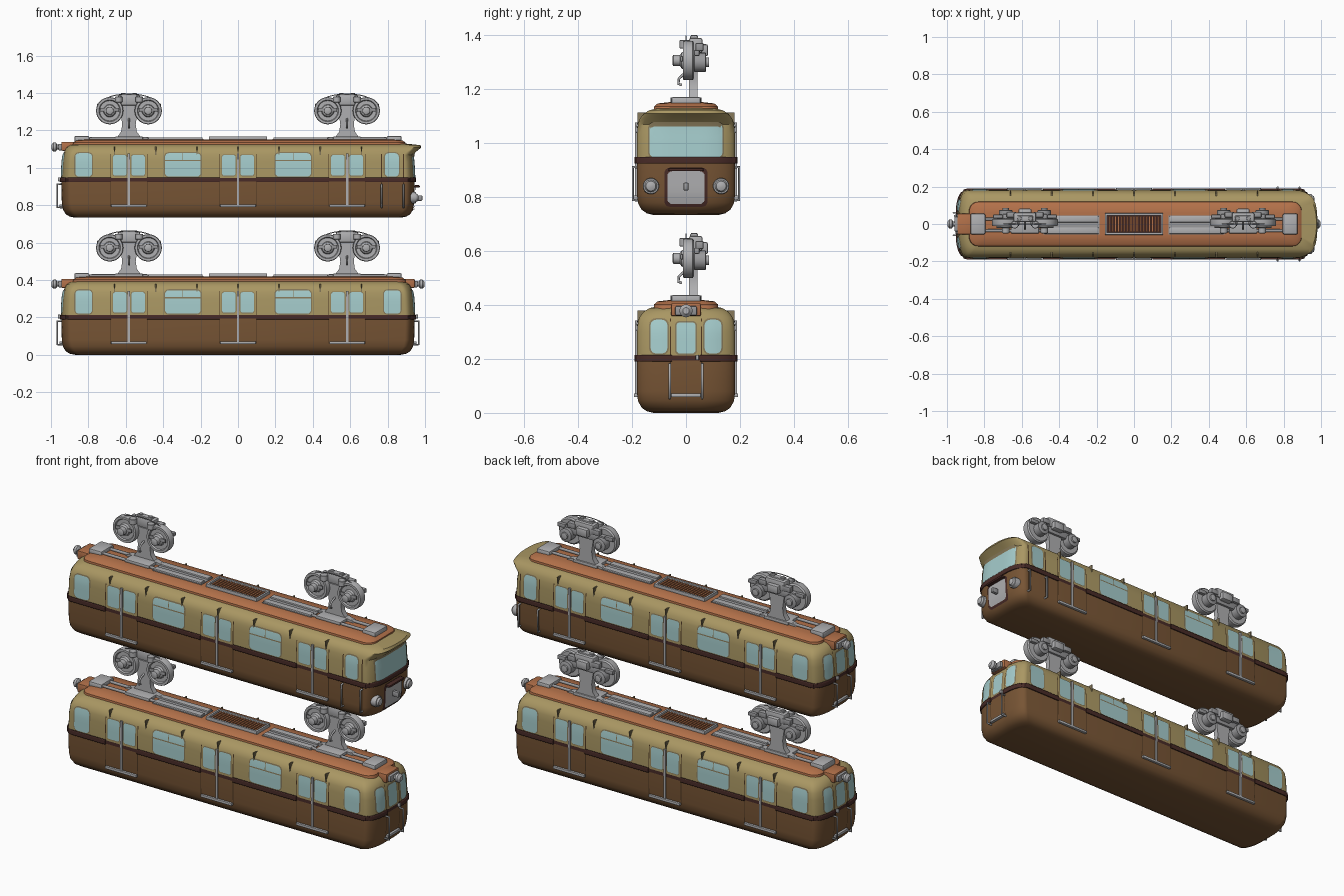
import bpy, bmesh, math
from mathutils import Matrix, Vector

cube = bpy.data.objects.get("Cube")
if cube:
    bpy.data.objects.remove(cube, do_unlink=True)


def material(name, *rgb):
    mat = bpy.data.materials.new(name)
    mat.use_nodes = True
    mat.diffuse_color = (*rgb, 1)
    mat.node_tree.nodes["Principled BSDF"].inputs["Base Color"].default_value = (*rgb, 1)
    return mat


CREAM = material("olive_cream", .40, .31, .125)
BROWN = material("brown", .185, .09, .035)
MAROON = material("dark_maroon", .065, .024, .02)
ORANGE = material("roof_orange", .45, .165, .068)
GLASS = material("pale_glass", .38, .61, .61)
GREY = material("light_grey", .43, .43, .44)
STEEL = material("steel_grey", .32, .32, .33)
TRIM = material("window_trim", .24, .19, .10)
SEAM = material("seam_brown", .07, .036, .015)

# Body levels: height, half width, end position, cab end position
BODY = [(0, .12, .87, .87), (.006, .145, .90, .90), (.02, .165, .922, .922),
        (.045, .178, .936, .936), (.08, .182, .942, .942), (.203, .182, .945, .945),
        (.30, .181, .94, .94), (.335, .178, .935, .935), (.355, .172, .928, .955),
        (.375, .157, .918, .98), (.388, .135, .90, .975), (.396, .10, .87, .90)]
CORNER_X, CORNER_Y = .05, .12
LIFT = .733
DOORS = (-.583, 0, .583)


def level(z, column):
    for low, high in zip(BODY, BODY[1:]):
        if z <= high[0]:
            t = (z - low[0]) / (high[0] - low[0])
            return low[column] + t * (high[column] - low[column])
    return BODY[-1][column]


def loft(bm, rings):
    """Skin a list of vertex rings and cap both ends."""
    rows = [[bm.verts.new(p) for p in ring] for ring in rings]
    for a, b in zip(rows, rows[1:]):
        for i in range(len(a)):
            j = (i + 1) % len(a)
            bm.faces.new((a[i], a[j], b[j], b[i]))
    bm.faces.new(rows[0][::-1])
    bm.faces.new(rows[-1])


def plan_ring(z, w, left, right, cx=CORNER_X, cy=CORNER_Y, steps=8):
    ring = []
    for quarter, (sx, sy) in enumerate(((1, 1), (-1, 1), (-1, -1), (1, -1))):
        for i in range(steps + 1):
            a = (quarter + i / steps) * math.pi / 2
            x = (right - cx) if sx > 0 else (cx - left)
            ring.append((x + cx * math.cos(a), sy * (w - cy) + cy * math.sin(a), z))
    return ring


def lathe(bm, profile, centre, axis="Y", steps=28):
    """Revolve (position, radius) pairs about an axis through centre."""
    rings = []
    for t, r in profile:
        ring = []
        for i in range(steps):
            a = math.tau * i / steps
            u, v = r * math.cos(a), r * math.sin(a)
            p = {"X": (t, u, v), "Y": (u, t, v), "Z": (u, v, t)}[axis]
            ring.append(Vector(centre) + Vector(p))
        rings.append(ring)
    loft(bm, rings)


def cylinder(bm, centre, radius, length, axis="Y", steps=20):
    half = length / 2
    lathe(bm, [(-half, radius * .9), (-half * .9, radius), (half * .9, radius),
               (half, radius * .9)], centre, axis, steps)


def box(bm, centre, size, bevel=0):
    verts = bmesh.ops.create_cube(bm, size=1, matrix=Matrix.LocRotScale(
        Vector(centre), None, Vector(size)))["verts"]
    if bevel:
        edges = list({e for v in verts for e in v.link_edges})
        bmesh.ops.bevel(bm, geom=edges, offset=bevel, segments=2, affect="EDGES", profile=.5)


def prism(bm, points, y0, y1):
    loft(bm, [[(x, y, z) for x, z in points] for y in (y0, y1)])


class Car:
    def __init__(self, name, z, cab):
        self.name, self.z, self.cab, self.parts = name, z, cab, {}

    def part(self, name, mat):
        return self.parts.setdefault(name, (bmesh.new(), mat))[0]

    def on_side(self, sign):
        def place(u, z, off):
            w, left, right = level(z, 1), level(z, 2), level(z, 3 if self.cab else 2)
            d = min(1, max(0, u - right + CORNER_X, -u - left + CORNER_X) / CORNER_X)
            return u, sign * (w - CORNER_Y + CORNER_Y * math.sqrt(1 - d * d) + off), z
        return place

    def on_end(self, sign):
        def place(u, z, off):
            w, x = level(z, 1), level(z, 3 if self.cab and sign > 0 else 2)
            d = min(1, max(0, abs(u) - w + CORNER_Y) / CORNER_Y)
            return sign * (x - CORNER_X + CORNER_X * math.sqrt(1 - d * d) + off), u, z
        return place

    def patch(self, name, mat, place, u0, u1, z0, z1, r=0, off=.002):
        """Rounded panel that follows the body surface."""
        bm, r = self.part(name, mat), max(r, .0001)
        columns = [r * (1 - math.cos(i * math.pi / 8)) for i in range(5)]
        us = [u0 + c for c in columns]
        us += [u0 + r + (u1 - u0 - 2 * r) * i / 12 for i in range(1, 12)]
        us += [u1 - c for c in reversed(columns)]
        grid = []
        for u in us:
            e = max(0, r - min(u - u0, u1 - u))
            drop = r - math.sqrt(max(0, r * r - e * e))
            a, b = z0 + drop, z1 - drop
            grid.append([bm.verts.new(place(u, a + (b - a) * k / 5, off)) for k in range(6)])
        for a, b in zip(grid, grid[1:]):
            for k in range(5):
                face = bm.faces.new((a[k], b[k], b[k + 1], a[k + 1]))
                face.normal_update()
                if face.normal.dot(face.calc_center_median()) < 0:
                    face.normal_flip()

    def window(self, place, u0, u1, z0=.22, z1=.345, r=.02, frame=.006):
        self.patch("window_frames", TRIM, place, u0 - frame, u1 + frame,
                   z0 - frame, z1 + frame, r + frame)
        self.patch("window_glass", GLASS, place, u0, u1, z0, z1, r, .004)

    def tube(self, name, mat, points, radius):
        curve = bpy.data.curves.new(name, "CURVE")
        curve.dimensions, curve.bevel_depth, curve.bevel_resolution = "3D", radius, 2
        curve.use_fill_caps = True
        spline = curve.splines.new("POLY")
        spline.points.add(len(points) - 1)
        for point, co in zip(spline.points, points):
            point.co = (*co, 1)
        curve.materials.append(mat)
        obj = bpy.data.objects.new(f"{self.name}_{name}", curve)
        obj.location.z = self.z
        bpy.context.collection.objects.link(obj)

    def finish(self):
        for name, (bm, mat) in self.parts.items():
            if mat not in (GLASS, TRIM, SEAM) and name != "belt":
                bmesh.ops.recalc_face_normals(bm, faces=bm.faces)
            mesh = bpy.data.meshes.new(name)
            mesh.materials.append(mat)
            if name == "body":
                mesh.materials.append(BROWN)
                for f in bm.faces:
                    f.material_index = int(f.calc_center_median().z < .203)
            bm.to_mesh(mesh)
            bm.free()
            obj = bpy.data.objects.new(f"{self.name}_{name}", mesh)
            obj.location.z = self.z
            bpy.context.collection.objects.link(obj)
            if name == "belt":
                solid = obj.modifiers.new("thickness", "SOLIDIFY")
                solid.thickness, solid.offset = .009, -1
            bpy.ops.object.select_all(action="DESELECT")
            obj.select_set(True)
            bpy.context.view_layer.objects.active = obj
            bpy.ops.object.shade_smooth_by_angle(angle=math.radians(35))


def build_shell(car):
    loft(car.part("body", CREAM), [plan_ring(z, w, x, cab if car.cab else x)
                                   for z, w, x, cab in BODY])
    roof = [(.37, .122, .885), (.402, .118, .88), (.413, .105, .865), (.418, .06, .83)]
    loft(car.part("roof", ORANGE), [plan_ring(z, w, x, x + .015, .05, .05) for z, w, x in roof])


def build_side(car, sign):
    place = car.on_side(sign)
    for x in DOORS:
        for a, b in ((-.085, -.013), (.013, .085)):
            car.window(place, x + a, x + b, .225, .335, .012, .004)
        for edge in (-.098, .098):
            car.patch("door_seams", SEAM, place, x + edge - .002, x + edge + .002, .06, .34)
        box(car.part("door_bars", GREY), (x, sign * .183, .205), (.013, .01, .275))
        box(car.part("door_steps", GREY), (x, sign * .186, .065), (.19, .014, .014), .002)
    for x in (-.295, .295):
        car.window(place, x - .095, x + .095)
        car.patch("window_bars", TRIM, place, x - .095, x + .095, .302, .308, 0, .006)
        car.patch("window_bars", TRIM, place, x - .002, x + .002, .306, .345, 0, .006)
    car.window(place, -.87, -.78)
    car.window(place, .785 if car.cab else .78, .86 if car.cab else .87)
    # Raised belt between the doors, flush stripe across them
    car.patch("belt_stripe", MAROON, place, -.92, .92, .194, .212, 0, .003)
    for a, b in ((-.93, -.68), (-.487, -.098), (.098, .487), (.68, .93)):
        car.patch("belt", MAROON, place, a, b, .19, .214, 0, .008)
    # Small gutter fins along the roof edge
    for i in range(-3, 4):
        x, bm = i * .22, car.part("gutter_fins", TRIM)
        loft(bm, [[(x + s, sign * y, z) for y, z in ((.14, .38), (.18, .38), (.18, .335))]
                  for s in (-.003, .003)])
    if car.cab:
        for x in (.768, .885):
            car.patch("door_seams", SEAM, place, x - .003, x + .003, .055, .34)
            car.tube("cab_rail", GREY, [(x, sign * y, z) for y, z in
                     ((.175, .055), (.197, .055), (.197, .177), (.175, .177))], .005)


def build_passage_end(car, sign):
    place = car.on_end(sign)
    car.window(place, -.035, .035, .22, .335, .012)
    for s in (-1, 1):
        car.window(place, s * .1 - .031, s * .1 + .031)
        car.patch("door_seams", SEAM, place, s * .057 - .002, s * .057 + .002, .05, .35)
        ends = sorted((s * .052, s * .172))
        car.patch("belt", MAROON, place, *ends, .19, .214, 0, .008)
        car.tube("end_rail", GREY, [(sign * x, s * .06, z) for x, z in
                 ((.935, .055), (.966, .055), (.966, .18), (.935, .18))], .005)
    car.patch("belt_stripe", MAROON, place, -.06, .06, .194, .212, 0, .003)
    box(car.part("door_steps", GREY), (sign * .946, 0, .065), (.016, .11, .014), .002)
    box(car.part("door_handles", GREY), (sign * .955, .042, .205), (.016, .012, .02), .003)
    # Lamp housing above the end door
    box(car.part("lamp_housing", ORANGE), (sign * .9, 0, .382), (.09, .11, .048), .006)
    box(car.part("lamp_box", STEEL), (sign * .945, 0, .378), (.03, .08, .035), .005)
    lathe(car.part("lamp", GREY), [(sign * t, r) for t, r in
          ((.95, .012), (.967, .014), (.974, .024), (.987, .024), (.998, .012))],
          (0, 0, .378), "X")


def build_cab_end(car):
    place = car.on_end(1)
    car.window(place, -.135, .135, .213, .338, .018)
    car.patch("belt", MAROON, place, -.172, .172, .19, .214, 0, .008)
    car.patch("panel_frame", MAROON, place, -.08, .08, .03, .175, .02, .004)
    car.patch("front_panel", GREY, place, -.069, .069, .04, .162, .018, .007)
    box(car.part("panel_hood", MAROON), (.957, 0, .168), (.03, .13, .012), .004)
    for y in (-.13, .13):
        lathe(car.part("headlights", GREY), [(.92, .03), (.945, .03), (.952, .028),
              (.952, .023), (.962, .018), (.966, .006)], (0, y, .107), "X")
    box(car.part("front_handle", STEEL), (.966, 0, .105), (.04, .02, .03), .006)


def build_roof_gear(car):
    for s in (-1, 1):
        box(car.part("roof_boxes", GREY), (s * .835, 0, .42), (.08, .11, .034), .008)
        for y in (-.036, .026):
            box(car.part("roof_ducts", GREY), (s * .335, y, .422), (.29, .034, .016), .003)
            cylinder(car.part("roof_pipes", STEEL), (s * .635, y, .423), .008, .32, "X", 12)
        box(car.part("duct_tray", STEEL), (s * .335, -.005, .419), (.3, .1, .006))
        box(car.part("vent_frame", GREY), (s * .15, 0, .424), (.012, .114, .022), .002)
        box(car.part("vent_frame", GREY), (0, s * .052, .424), (.31, .012, .022), .002)
    box(car.part("vent_floor", MAROON), (0, 0, .418), (.3, .1, .006))
    for i in range(-8, 9):
        box(car.part("vent_slats", ORANGE), (i * .0165, 0, .424), (.009, .086, .012))


def build_suspension(car, x):
    # Hanger with a flared foot
    half = [(.115, .418), (.1, .428), (.06, .435), (.042, .46), (.036, .50), (.042, .54), (.05, .60)]
    outline = [(x + a, z) for a, z in half] + [(x - a, z) for a, z in reversed(half)]
    prism(car.part("hanger", GREY), outline, .012, .042)
    box(car.part("hanger_foot", GREY), (x, 0, .425), (.15, .1, .018), .005)
    # Running wheels, hub caps and drive motors
    for s in (-1, 1):
        wx = x + s * .103
        lathe(car.part("wheels", GREY), [(-.05, .014), (-.047, .02), (-.022, .021), (-.016, .03),
              (-.004, .034), (-.004, .054), (-.012, .058), (-.012, .07), (-.004, .073),
              (.024, .073), (.03, .066), (.03, .02)], (wx, 0, .572))
        box(car.part("wheel_bars", STEEL), (wx, -.016, .578), (.1, .01, .02), .004)
        cylinder(car.part("motors", STEEL), (wx, .052, .565), .036, .045)
        cylinder(car.part("motor_caps", GREY), (wx, .079, .565), .018, .012)
        box(car.part("brake_blocks", STEEL), (wx - s * .03, .05, .622), (.05, .03, .03), .005)
        cylinder(car.part("guide_rollers", GREY), (x + s * .055, -.004, .632), .02, .03, "Z")
        box(car.part("side_arms", STEEL), (x + s * .145, .04, .60), (.05, .02, .022), .004)
        cylinder(car.part("buffers", STEEL), (x + s * .03, .03, .655), .012, .022, "Z", 12)
    # Bogie frame and top gear
    box(car.part("bogie_beam", STEEL), (x, .038, .588), (.24, .03, .04), .006)
    box(car.part("bogie_frame", GREY), (x, .036, .628), (.12, .05, .055), .008)
    box(car.part("bogie_cap", GREY), (x, .03, .656), (.085, .03, .014), .004)
    box(car.part("gear_case", GREY), (x, .062, .61), (.07, .04, .045), .008)
    arc = [(x + .155 * math.cos(a), .0, .6 + .062 * math.sin(a))
           for a in (math.pi * i / 14 for i in range(15))]
    car.tube("cable", STEEL, arc, .0025)
    car.tube("cable_hook", GREY, [(x, y, z) for y, z in
             ((.02, .53), (-.01, .52), (-.026, .505), (-.028, .485), (-.015, .482))], .005)


for car in (Car("lower_car", 0, False), Car("upper_car", LIFT, True)):
    build_shell(car)
    for sign in (-1, 1):
        build_side(car, sign)
    build_passage_end(car, -1)
    if car.cab:
        build_cab_end(car)
    else:
        build_passage_end(car, 1)
    build_roof_gear(car)
    for x in (-.583, .583):
        build_suspension(car, x)
    car.finish()
